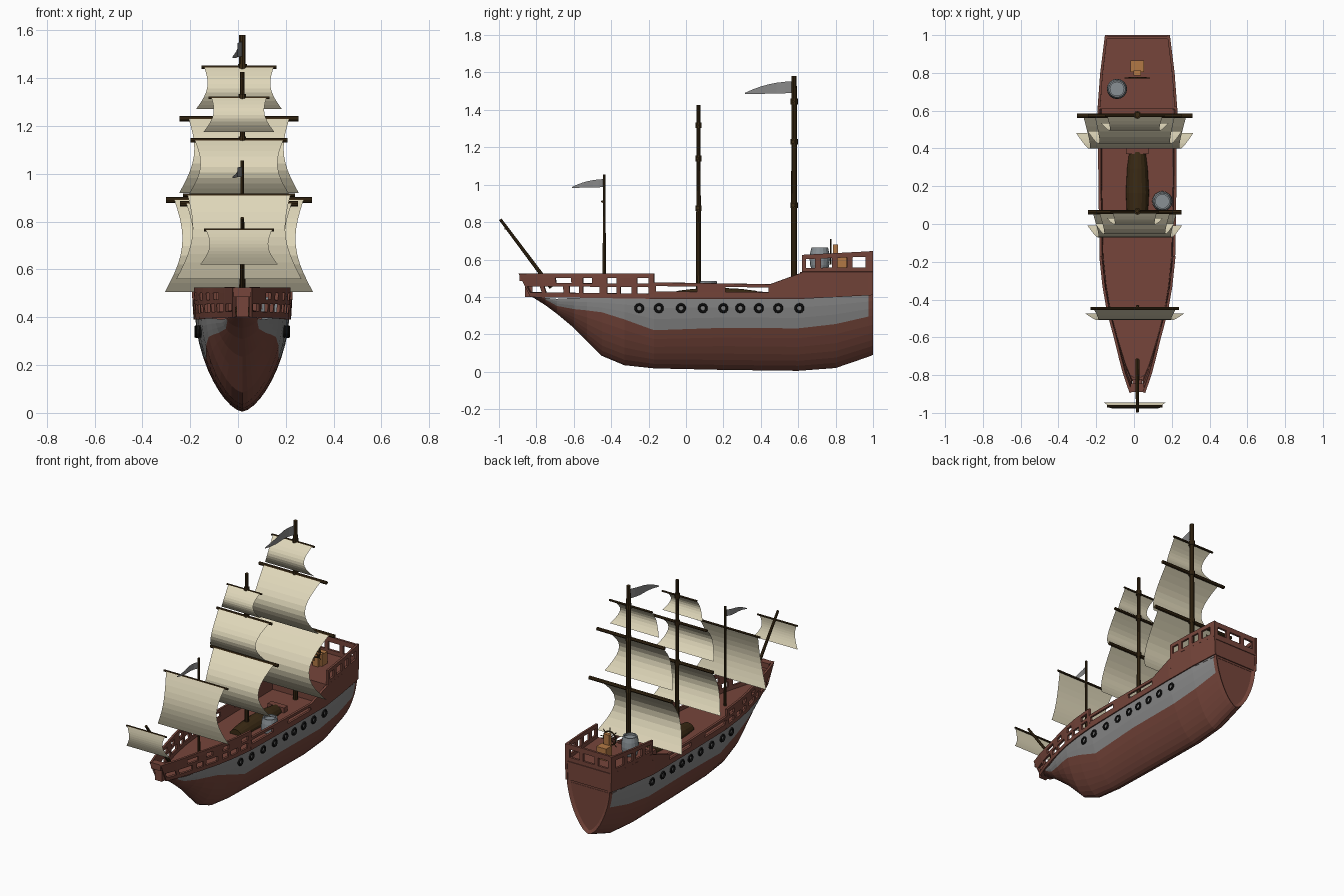
import bpy, bmesh, math
from mathutils import Vector, Matrix

cube = bpy.data.objects.get("Cube")
if cube:
    bpy.data.objects.remove(cube)

CX = 0.018  # centre line of the hull


def material(name, r, g, b):
    m = bpy.data.materials.new(name)
    m.use_nodes = True
    m.diffuse_color = (r, g, b, 1)
    m.node_tree.nodes["Principled BSDF"].inputs["Base Color"].default_value = (r, g, b, 1)
    return m


RED = material("red_brown_planks", .18, .06, .043)
GREY = material("grey_paint", .25, .25, .25)
CREAM = material("cream_canvas", .74, .68, .49)
DARK = material("dark_wood", .042, .023, .007)
BLACK = material("black_iron", .008, .008, .008)
STEEL = material("pale_grey_barrel", .25, .28, .30)
ORANGE = material("orange_wood", .45, .19, .06)


def finish(name, bm, *mats, x=0.0):
    me = bpy.data.meshes.new(name)
    bmesh.ops.recalc_face_normals(bm, faces=bm.faces)
    bm.to_mesh(me)
    bm.free()
    for m in mats:
        me.materials.append(m)
    ob = bpy.data.objects.new(name, me)
    ob.location.x = x
    bpy.context.collection.objects.link(ob)
    return ob


def box(name, x0, x1, y0, y1, z0, z1, mat):
    bm = bmesh.new()
    size = Matrix.Diagonal((x1 - x0, y1 - y0, z1 - z0, 1))
    mid = Matrix.Translation(((x0 + x1) / 2, (y0 + y1) / 2, (z0 + z1) / 2))
    bmesh.ops.create_cube(bm, size=1, matrix=mid @ size)
    return finish(name, bm, mat)


def rod(name, a, b, r0, r1, mat, sides=8):
    a, b = Vector(a), Vector(b)
    bm = bmesh.new()
    turn = (b - a).to_track_quat('Z', 'Y').to_matrix().to_4x4()
    bmesh.ops.create_cone(bm, cap_ends=True, segments=sides, radius1=r0, radius2=r1,
                          depth=(b - a).length, matrix=Matrix.Translation((a + b) / 2) @ turn)
    return finish(name, bm, mat)


def loft(bm, rings, closed=True):
    rows = [[bm.verts.new(p) for p in ring] for ring in rings]
    n = len(rows[0])
    faces = []
    for a, b in zip(rows, rows[1:]):
        for k in range(n if closed else n - 1):
            j = (k + 1) % n
            faces.append(bm.faces.new((a[k], a[j], b[j], b[k])))
    return rows, faces


def lathe(name, profile, mat, sides=16):
    bm = bmesh.new()
    rings = [[(r * math.cos(math.tau * k / sides), r * math.sin(math.tau * k / sides), z)
              for k in range(sides)] for r, z in profile]
    rows, _ = loft(bm, rings)
    bm.faces.new(rows[0])
    bm.faces.new(rows[-1])
    return finish(name, bm, mat)


# Hull stations: y, keel height, half width, stripe bottom, stripe top
STATIONS = [
    (-.83, .405, .035, .408, .41), (-.75, .355, .07, .385, .395), (-.69, .31, .09, .352, .39),
    (-.6, .235, .118, .335, .395), (-.53, .165, .137, .328, .395), (-.45, .085, .157, .318, .395),
    (-.33, .035, .178, .28, .4), (-.17, .018, .195, .222, .4), (.2, .01, .202, .235, .4),
    (.6, .005, .205, .232, .4), (.8, .02, .19, .255, .41), (.975, .08, .168, .295, .415),
    (1.0, .09, .165, .30, .42)]


def station(y):
    y = min(max(y, STATIONS[0][0]), STATIONS[-1][0])
    for a, b in zip(STATIONS, STATIONS[1:]):
        if y <= b[0]:
            t = (y - a[0]) / (b[0] - a[0])
            return [p + (q - p) * t for p, q in zip(a, b)]


def hull_x(y, z):
    _, keel, w, _, top = station(y)
    u = min(max((z - keel) / (top - keel), 0), 1)
    return .96 * w * (1 - (1 - u) ** 1.6) ** .625


def breaks(y0, y1, extra=()):
    return sorted({y0, y1, *extra, *(s[0] for s in STATIONS if y0 < s[0] < y1)})


# Hull with painted side stripe and sunken transom
LOW, STRIPE = 7, 3
bm = bmesh.new()
rings = []
for y, keel, w, sb, st in STATIONS:
    zs = [keel + (sb - keel) * (k / LOW) ** 1.7 for k in range(LOW)]
    zs += [sb + (st - sb) * k / STRIPE for k in range(STRIPE + 1)]
    right = [(hull_x(y, z), y, z) for z in zs]
    rings.append([(-x, a, z) for x, a, z in reversed(right[1:])] + right)
rows, faces = loft(bm, rings, closed=False)
per = len(rings[0]) - 1
for i, f in enumerate(faces):
    s, k = divmod(i, per)
    if 1 <= s < len(STATIONS) - 2 and (k < STRIPE or k >= per - STRIPE):
        f.material_index = 1
bm.faces.new(rows[0])
cap = bm.faces.new(rows[-1])
bm.normal_update()
bmesh.ops.inset_region(bm, faces=[cap], thickness=.02)
bmesh.ops.translate(bm, verts=cap.verts, vec=(0, -.012, 0))
finish("hull", bm, RED, GREY, x=CX)


# Decks
def deck(name, y0, y1, z, k):
    bm = bmesh.new()
    loft(bm, [[(-k * station(y)[2], y, z), (k * station(y)[2], y, z)] for y in breaks(y0, y1)], False)
    return finish(name, bm, RED, x=CX)


deck("main_deck", -.83, .99, .396, .96)
poop = deck("poop_deck", .61, 1.0, .533, 1.0)
poop.modifiers.new("thickness", 'SOLIDIFY').thickness = .014


# Bulwarks: a mirrored sheet that follows the hull plan, with openings left out
def bulwark(name, y0, y1, low, high, cuts, holes):
    ys = breaks(y0, y1, [e for h in holes for e in h[:2]])
    bm = bmesh.new()
    rings = []
    for y in ys:
        t = (y - y0) / (y1 - y0)
        lo, hi = (a + (b - a) * t for a, b in (low, high))
        ring = []
        for c in cuts:
            z = lo + (hi - lo) * c
            rake = .5 * (z - .4) * max(0, (-.6 - y) / .23)
            ring.append((station(y)[2] * (.96 + .04 * min(1, max(0, z - .4) * 10)), y - rake, z))
        rings.append(ring)
    _, faces = loft(bm, rings, False)
    gone = []
    for i, f in enumerate(faces):
        s, k = divmod(i, len(cuts) - 1)
        mid = (ys[s] + ys[s + 1]) / 2
        if any(a < mid < b and k == row for a, b, row in holes):
            gone.append(f)
    bmesh.ops.delete(bm, geom=gone, context='FACES')
    ob = finish(name, bm, RED, x=CX)
    ob.modifiers.new("mirror", 'MIRROR')
    solid = ob.modifiers.new("thickness", 'SOLIDIFY')
    solid.thickness, solid.offset = .014, 0


upper = [(-.68, -.61, 3), (-.55, -.5, 3), (-.42, -.37, 3), (-.26, -.2, 3)]
lower = [(-.82, -.76, 1), (-.74, -.65, 1), (-.62, -.57, 1), (-.55, -.46, 1),
         (-.42, -.37, 1), (-.35, -.29, 1), (-.26, -.2, 1)]
bulwark("forecastle_bulwark", -.83, -.17, (.4, .39), (.525, .525), (0, .2, .46, .6, .82, 1), upper + lower)
bulwark("waist_bulwark", -.17, .45, (.39, .39), (.478, .468), (0, .45, .78, 1),
        [(-.16, .06, 1), (.21, .44, 1)])
bulwark("quarter_bulwark", .45, .62, (.39, .39), (.468, .53), (0, 1), [])
bulwark("stern_bulwark", .62, 1.0, (.39, .41), (.535, .535), (0, 1), [])
bulwark("poop_rail", .62, 1.0, (.535, .535), (.625, .645), (0, .22, .74, 1),
        [(.64, .69, 1), (.72, .78, 1), (.81, .86, 1), (.89, .96, 1)])
box("bow_head", CX - .036, CX + .036, -.89, -.845, .485, .525, RED)
box("bow_stem", CX - .025, CX + .025, -.86, -.82, .4, .49, RED)
box("poop_bulkhead", CX - .2, CX + .2, .61, .625, .39, .53, RED)
box("deck_step", CX - .06, CX + .06, .37, .41, .39, .43, RED)

# Stern rail
box("stern_wall", CX - .16, CX + .16, .98, .995, .41, .56, RED)
box("stern_top_rail", CX - .165, CX + .165, .98, .995, .612, .645, RED)
for x in (-.155, -.055, .055, .155):
    box("stern_post", CX + x - .014, CX + x + .014, .98, .995, .55, .62, RED)

# Gun ports
for y in (-.25, -.145, -.027, .09, .2, .29, .39, .493, .606):
    for side in (-1, 1):
        bpy.ops.mesh.primitive_torus_add(major_segments=10, minor_segments=6, major_radius=.02,
                                         minor_radius=.007, rotation=(0, math.pi / 2, 0),
                                         location=(CX + side * (hull_x(y, .34) + .003), y, .34))
        bpy.context.object.name = "gun_port"
        bpy.context.object.data.materials.append(BLACK)


# Yards and billowing sails
def sail(name, y, z, bottom, yard, top_w, low_w, drop, bulge, r, cx=.004):
    rod(name + "_yard", (cx - yard, y, z), (cx + yard, y, z), r, r, DARK)
    bm = bmesh.new()
    rings = []
    for k in range(11):
        t = k / 10
        s = math.sin(math.pi * t)
        w = top_w + (low_w - top_w) * t - .09 * (top_w + low_w) * s
        rings.append([(cx + side * w, y - r - drop * t - bulge * s, z - (z - bottom) * t)
                      for side in (-1, 1)])
    loft(bm, rings, False)
    finish(name, bm, CREAM)


sail("main_course", .573, .89, .505, .305, .27, .31, .08, .12, .012)
sail("main_topsail", .573, 1.23, .92, .248, .21, .25, .07, .1, .011)
sail("main_topgallant", .573, 1.445, 1.27, .157, .145, .18, .03, .055, .007)
sail("middle_course", .062, .875, .56, .247, .22, .25, .06, .09, .011)
sail("middle_topsail", .062, 1.14, .915, .202, .185, .21, .05, .08, .009)
sail("middle_topgallant", .062, 1.318, 1.175, .128, .115, .148, .025, .045, .006)
sail("fore_course", -.447, .91, .56, .235, .215, .262, .02, .045, .007)
sail("spritsail", -.965, .765, .62, .147, .138, .163, -.025, .015, .006)

# Masts with collars where the yards cross
rod("main_mast", (CX, .578, .39), (CX, .578, 1.58), .017, .014, DARK, 10)
rod("middle_mast", (CX, .067, .39), (CX, .067, 1.425), .014, .01, DARK, 10)
rod("fore_mast", (CX, -.437, .39), (CX, -.437, 1.055), .009, .007, DARK)
rod("bowsprit", (CX, -.72, .45), (CX, -.993, .815), .011, .008, DARK)
for y, r, heights in ((.578, .02, (.89, 1.23, 1.445)), (.067, .017, (.875, 1.14, 1.318))):
    for z in heights:
        rod("mast_collar", (CX, y, z - .015), (CX, y, z + .015), r, r, DARK, 10)


# Pennants
def pennant(name, y, z, length, height):
    bm = bmesh.new()
    rings = []
    for k in range(7):
        t = k / 6
        x = CX - .04 * t - .008 * math.sin(math.tau * t)
        top = z - height * (.15 * t + .85 * t ** 2.2)
        rings.append([(x, y - length * t, top), (x, y - length * t, z - height * (1 + .1 * t) - .001)])
    loft(bm, rings, False)
    finish(name, bm, GREY)


pennant("main_pennant", .57, 1.553, .255, .062)
pennant("fore_pennant", -.44, 1.03, .17, .042)

# Barrels on deck and the long cask amidships
for x, y, z in ((-.09, .715, .54), (.15, .12, .36)):
    barrel = lathe("barrel", [(.042, 0), (.051, .03), (.054, .06), (.051, .095), (.044, .125),
                              (.036, .125), (.036, .112)], STEEL)
    barrel.location = (x, y, z)
cask = lathe("long_cask", [(.045, -.215), (.056, -.13), (.063, 0), (.056, .13), (.045, .215)], DARK)
cask.location = (CX, .165, .387)
cask.rotation_euler.x = math.pi / 2

# Steering wheel and its stand
box("wheel_stand", CX - .02, CX + .02, .785, .812, .533, .68, ORANGE)
box("wheel_base", CX - .036, CX + .036, .805, .865, .533, .612, ORANGE)
bpy.ops.mesh.primitive_torus_add(major_segments=16, minor_segments=6, major_radius=.045, minor_radius=.005,
                                 rotation=(math.pi / 2, 0, 0), location=(CX, .774, .642))
bpy.context.object.name = "wheel_rim"
bpy.context.object.data.materials.append(DARK)
for k in range(4):
    d = Vector((math.cos(k * math.pi / 4), 0, math.sin(k * math.pi / 4))) * .068
    hub = Vector((CX, .774, .642))
    rod("wheel_spoke", hub - d, hub + d, .003, .003, DARK, 6)
